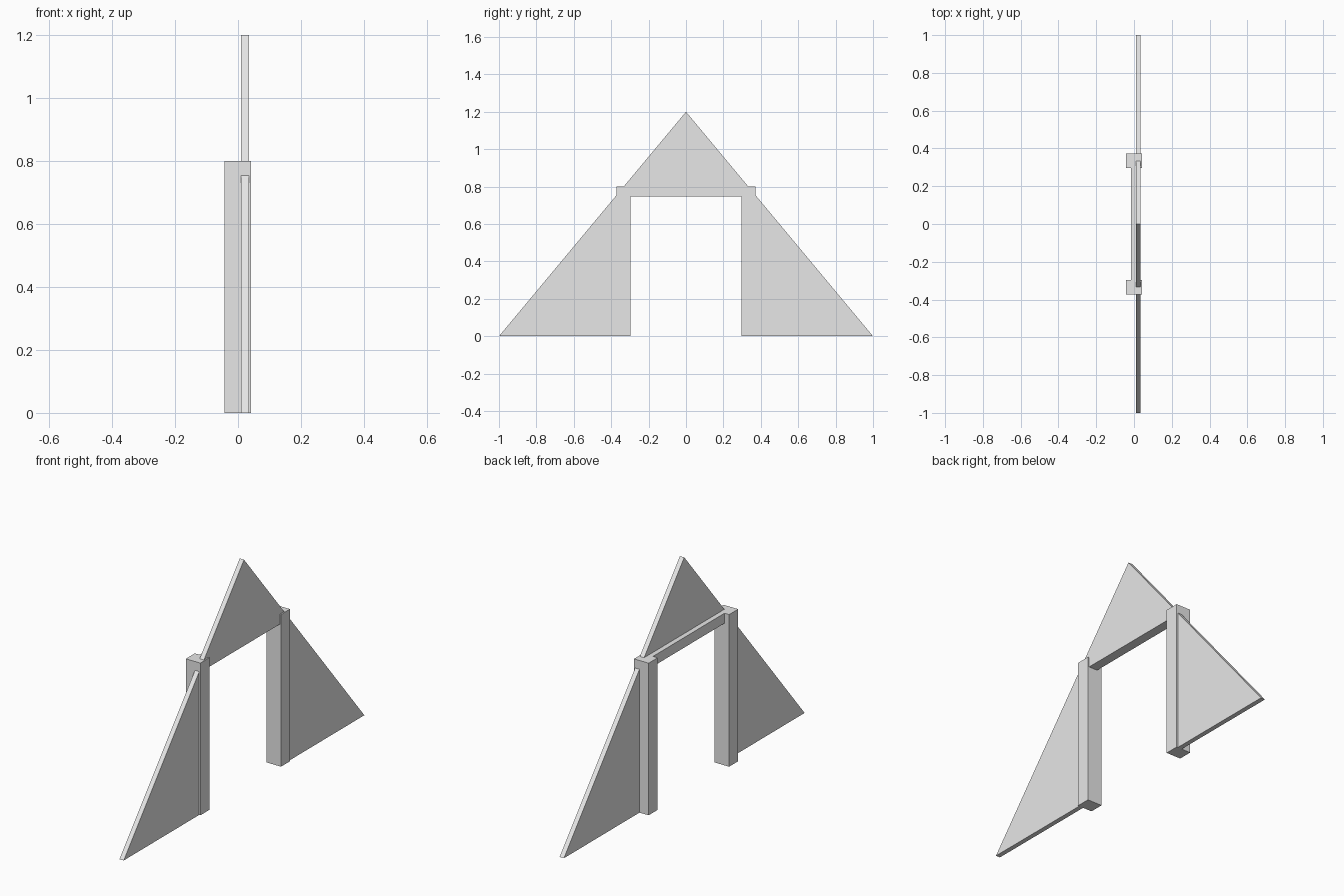
import bpy
import bmesh
from mathutils import Vector

cube = bpy.data.objects.get("Cube")
if cube:
    bpy.data.objects.remove(cube, do_unlink=True)

# One plain grey for the whole model
grey = bpy.data.materials.new("light grey")
grey.use_nodes = True
colour = (0.8, 0.8, 0.8, 1)
grey.diffuse_color = colour
grey.node_tree.nodes["Principled BSDF"].inputs["Base Color"].default_value = colour


def extrude_profile(name, points, x0, x1):
    """Extrude a (y, z) outline along x from x0 to x1."""
    bm = bmesh.new()
    face = bm.faces.new([bm.verts.new((x0, y, z)) for y, z in points])
    result = bmesh.ops.extrude_face_region(bm, geom=[face])
    moved = [g for g in result["geom"] if isinstance(g, bmesh.types.BMVert)]
    bmesh.ops.translate(bm, verts=moved, vec=Vector((x1 - x0, 0, 0)))
    bmesh.ops.recalc_face_normals(bm, faces=bm.faces)
    mesh = bpy.data.meshes.new(name)
    bm.to_mesh(mesh)
    bm.free()
    mesh.materials.append(grey)
    obj = bpy.data.objects.new(name, mesh)
    bpy.context.collection.objects.link(obj)
    return obj


def box(name, x0, x1, y0, y1, z0, z1):
    return extrude_profile(name, [(y0, z0), (y1, z0), (y1, z1), (y0, z1)], x0, x1)


PEAK = 1.2
POST_IN, POST_OUT, POST_TOP = 0.297, 0.372, 0.8
OPENING_TOP = 0.747
PANEL_BACK, PANEL_FACE = 0.01, 0.035

# Upper gable panel, its lower corners buried in the posts
edge = 1 - OPENING_TOP / PEAK - 0.015
shoulder_z = PEAK * (1 - edge)
extrude_profile("gable_panel",
                [(-edge, OPENING_TOP), (edge, OPENING_TOP),
                 (edge, shoulder_z), (0, PEAK), (-edge, shoulder_z)],
                PANEL_BACK, PANEL_FACE)

# Posts and sloping side panels, mirrored front to back
for side, label in ((-1, "front"), (1, "back")):
    y0, y1 = sorted((side * POST_IN, side * POST_OUT))
    box(label + "_post", -0.043, 0.042, y0, y1, 0, POST_TOP)
    inner = POST_IN + 0.03
    extrude_profile(label + "_wing_panel",
                    [(side * inner, 0), (side, 0),
                     (side * POST_OUT, PEAK * (1 - POST_OUT)),
                     (side * inner, PEAK * (1 - POST_OUT))],
                    PANEL_BACK, PANEL_FACE)

# Lintel behind the gable panel
box("lintel", -0.016, PANEL_BACK, -POST_IN, POST_IN, OPENING_TOP, POST_TOP)
